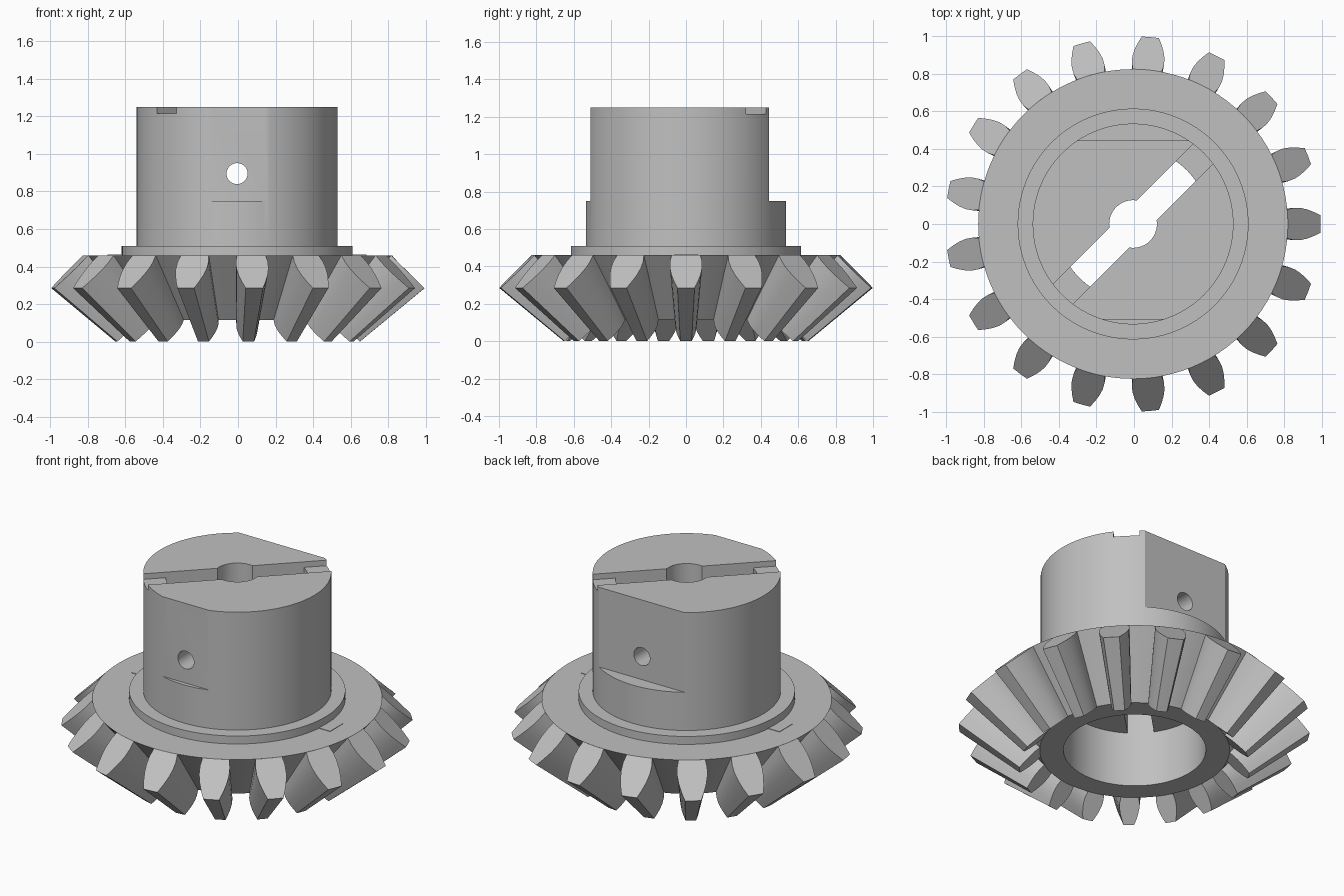
import bpy
import bmesh
from math import asin, cos, sin, pi, radians
from mathutils import Matrix, Vector

cube = bpy.data.objects.get("Cube")
if cube:
    bpy.data.objects.remove(cube)

AXIS_X = -0.005          # the odd tooth count shifts the axis off centre
TEETH = 17
APEX_Z = -0.54           # point where all tooth lines meet
INNER = 0.655            # size of the inner tooth end against the outer
ROOT = Vector((0.825, 0.46))
TIP = Vector((1.0, 0.285))
BORE = 0.405
HUB_R = 0.535
TOP = 1.25
SLOT = 0.075             # half width of the top slot

grey = bpy.data.materials.new("steel grey")
grey.use_nodes = True
color = (0.53, 0.53, 0.53, 1)
grey.diffuse_color = color
grey.node_tree.nodes["Principled BSDF"].inputs["Base Color"].default_value = color


def make_object(name, bm):
    bmesh.ops.recalc_face_normals(bm, faces=bm.faces)
    mesh = bpy.data.meshes.new(name)
    bm.to_mesh(mesh)
    bm.free()
    mesh.materials.append(grey)
    obj = bpy.data.objects.new(name, mesh)
    bpy.context.collection.objects.link(obj)
    obj.location.x = AXIS_X
    return obj


def lathe(name, profile, steps=96):
    bm = bmesh.new()
    verts = [bm.verts.new((r, 0, z)) for r, z in profile]
    edges = [bm.edges.new(pair) for pair in zip(verts, verts[1:] + verts[:1])]
    bmesh.ops.spin(bm, geom=verts + edges, axis=(0, 0, 1), cent=(0, 0, 0),
                   angle=2 * pi, steps=steps, use_duplicate=False)
    bmesh.ops.remove_doubles(bm, verts=bm.verts, dist=1e-4)
    return make_object(name, bm)


def prism(name, outline, z0, z1):
    bm = bmesh.new()
    face = bm.faces.new([bm.verts.new((x, y, z0)) for x, y in outline])
    ext = bmesh.ops.extrude_face_region(bm, geom=[face])
    bmesh.ops.translate(bm, vec=(0, 0, z1 - z0),
                        verts=[v for v in ext["geom"] if isinstance(v, bmesh.types.BMVert)])
    return make_object(name, bm)


def rect(x0, x1, y0, y1):
    return [(x0, y0), (x1, y0), (x1, y1), (x0, y1)]


def circle(r, n):
    return [(r * cos(2 * pi * i / n), r * sin(2 * pi * i / n)) for i in range(n)]


def activate(obj):
    bpy.ops.object.select_all(action="DESELECT")
    obj.select_set(True)
    bpy.context.view_layer.objects.active = obj


def cut(obj, cutter):
    cutter.hide_render = True
    mod = obj.modifiers.new("cut", "BOOLEAN")
    mod.operation = "DIFFERENCE"
    mod.solver = "EXACT"
    mod.object = cutter
    activate(obj)
    bpy.ops.object.modifier_apply(modifier="cut")
    bpy.data.objects.remove(cutter)


def smooth(obj):
    activate(obj)
    bpy.ops.object.shade_smooth_by_angle(angle=radians(25))


# Conical gear body with its bore
inner_z = APEX_Z + (ROOT.y - APEX_Z) * INNER
gear_body = lathe("gear_body", [(BORE, ROOT.y), (BORE, inner_z),
                                (ROOT.x * INNER, inner_z), tuple(ROOT)])
smooth(gear_body)

# Tooth ring: each outer outline is scaled towards the apex for the inner end
flank = [(0, 0.077), (0.2, 0.086), (0.4, 0.086), (0.6, 0.078), (0.8, 0.064), (1, 0.046)]
outline = flank + [(1, 0)] + [(t, -w) for t, w in reversed(flank)] + [(0, 0)]
bm = bmesh.new()
for i in range(TEETH):
    ends = []
    for scale in (1, INNER):
        loop = []
        for t, w in outline:
            r, z = ROOT.lerp(TIP, t)
            a = 2 * pi * i / TEETH + w / r
            loop.append(bm.verts.new((r * cos(a) * scale, r * sin(a) * scale,
                                      APEX_Z + (z - APEX_Z) * scale)))
        ends.append(loop)
        bm.faces.new(loop)
    outer, inner = ends
    n = len(outline)
    for k in range(n):
        m = (k + 1) % n
        bm.faces.new((outer[k], outer[m], inner[m], inner[k]))
teeth = make_object("gear_teeth", bm)
smooth(teeth)

# Hub with collar
hub = lathe("hub", [(0, ROOT.y), (0.615, ROOT.y), (0.615, 0.51), (HUB_R, 0.51),
                    (HUB_R, TOP), (0, TOP)])

# Clamping flats, shallow at the front and deep at the back
cut(hub, prism("front_flat_cutter", rect(-1, 1, -1, -0.51), 0.75, 2))
cut(hub, prism("back_flat_cutter", rect(-1, 1, 0.445, 1), 0.75, 2))

# Shallow groove across the top
groove = prism("groove_cutter", rect(-1, 1, -SLOT, SLOT), TOP - 0.035, 2)
groove.rotation_euler.z = pi / 4
cut(hub, groove)

# Through slot with rounded ends, and the shaft hole
a = asin(SLOT / BORE)
arc = [a * (k / 4 - 1) for k in range(9)]
ends = [(BORE * cos(t + turn), BORE * sin(t + turn)) for turn in (0, pi) for t in arc]
slot = prism("slot_cutter", ends, 0, 2)
slot.rotation_euler.z = pi / 4
cut(hub, slot)
cut(hub, prism("shaft_hole_cutter", circle(0.127, 48), 0, 2))

# Set screw holes from front and back
screw = prism("screw_hole_cutter", circle(0.056, 32), -1, 1)
screw.rotation_euler.x = pi / 2
screw.location.z = 0.895
cut(hub, screw)
smooth(hub)

# Key tabs lying flush on either side of the collar
for side, name in ((1, "left_key_tab"), (-1, "right_key_tab")):
    tab = prism(name, rect(0.6, 0.69, -0.065, 0.065), ROOT.y - 0.003, ROOT.y + 0.003)
    tab.rotation_euler.z = 0 if side > 0 else pi
